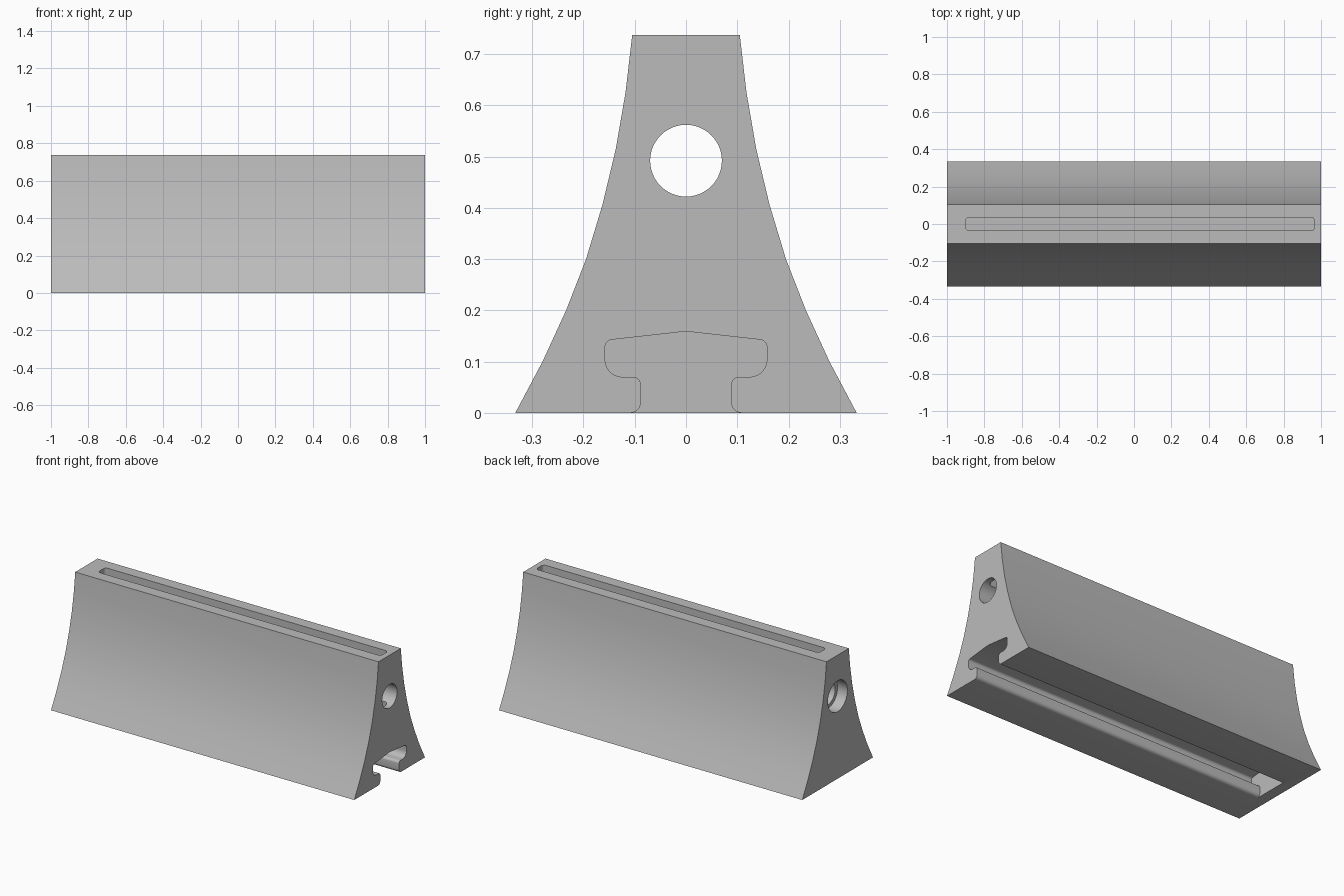
import bpy, bmesh, math
from mathutils import Vector

cube = bpy.data.objects.get("Cube")
if cube:
    bpy.data.objects.remove(cube, do_unlink=True)

grey = bpy.data.materials.new("light_grey")
grey.use_nodes = True
colour = (0.5, 0.5, 0.5, 1)
grey.diffuse_color = colour
grey.node_tree.nodes["Principled BSDF"].inputs["Base Color"].default_value = colour


def prism(name, outline, start, depth):
    """Sweep a closed outline of 3D points, beginning at start, along depth."""
    bm = bmesh.new()
    face = bm.faces.new([bm.verts.new(Vector(p) + Vector(start)) for p in outline])
    swept = bmesh.ops.extrude_face_region(bm, geom=[face])["geom"]
    bmesh.ops.translate(bm, vec=depth, verts=[v for v in swept if isinstance(v, bmesh.types.BMVert)])
    bmesh.ops.recalc_face_normals(bm, faces=bm.faces)
    mesh = bpy.data.meshes.new(name)
    bm.to_mesh(mesh)
    bm.free()
    mesh.materials.append(grey)
    obj = bpy.data.objects.new(name, mesh)
    bpy.context.collection.objects.link(obj)
    return obj


def arc(cx, cy, r, a, b, steps=6):
    angles = [math.radians(a + (b - a) * i / steps) for i in range(steps + 1)]
    return [(cx + r * math.cos(t), cy + r * math.sin(t)) for t in angles]


def mirrored(half):
    """Close a half outline of (y, z) points by mirroring it across y = 0."""
    full = half + [(-y, z) for y, z in reversed(half) if y > 0]
    return [(0, y, z) for y, z in full]


def along_x(name, outline, x0, x1):
    return prism(name, outline, (x0, 0, 0), (x1 - x0, 0, 0))


# Flared body
flare = [(0.333, 0), (0.28, 0.1), (0.234, 0.2), (0.195, 0.3), (0.163, 0.406),
         (0.137, 0.515), (0.118, 0.625), (0.105, 0.737)]
body = along_x("flared_body", mirrored(flare), -1, 1)

# T-shaped channel underneath, open at one end
channel = [(0.109, -0.05)] + arc(0.109, 0.021, 0.021, 270, 180)
channel += arc(0.103, 0.055, 0.015, 180, 90)
channel += arc(0.124, 0.104, 0.034, 270, 360)
channel += arc(0.143, 0.128, 0.015, 0, 84) + [(0, 0.159)]
cutters = [along_x("channel_cutter", mirrored(channel), -0.935, 1.1)]

# Long bore with a wider recess at the closed end
for name, radius, x0, x1 in [("bore_cutter", 0.07, -1.1, 1.1),
                             ("recess_cutter", 0.092, -1.1, -0.935)]:
    circle = [(0, y, z) for y, z in arc(0, 0.492, radius, 0, 360, 48)[:-1]]
    cutters.append(along_x(name, circle, x0, x1))

# Narrow rounded slot down from the top, through the bore
left, right, half, r = -0.9, 0.965, 0.035, 0.018
corners = [(right - r, half - r, 0), (left + r, half - r, 90),
           (left + r, r - half, 180), (right - r, r - half, 270)]
slot = [(x, y, 0) for cx, cy, a in corners for x, y in arc(cx, cy, r, a, a + 90)]
cutters.append(prism("slot_cutter", slot, (0, 0, 0.36), (0, 0, 0.5)))

# Cut the openings, then discard the cutters
for cutter in cutters:
    cut = body.modifiers.new(cutter.name, "BOOLEAN")
    cut.operation = "DIFFERENCE"
    cut.solver = "EXACT"
    cut.object = cutter
    cutter.hide_render = True

bpy.ops.object.select_all(action="DESELECT")
body.select_set(True)
bpy.context.view_layer.objects.active = body
for cutter in cutters:
    bpy.ops.object.modifier_apply(modifier=cutter.name)
for cutter in cutters:
    bpy.data.objects.remove(cutter, do_unlink=True)
bpy.ops.object.shade_smooth_by_angle(angle=math.radians(30))
